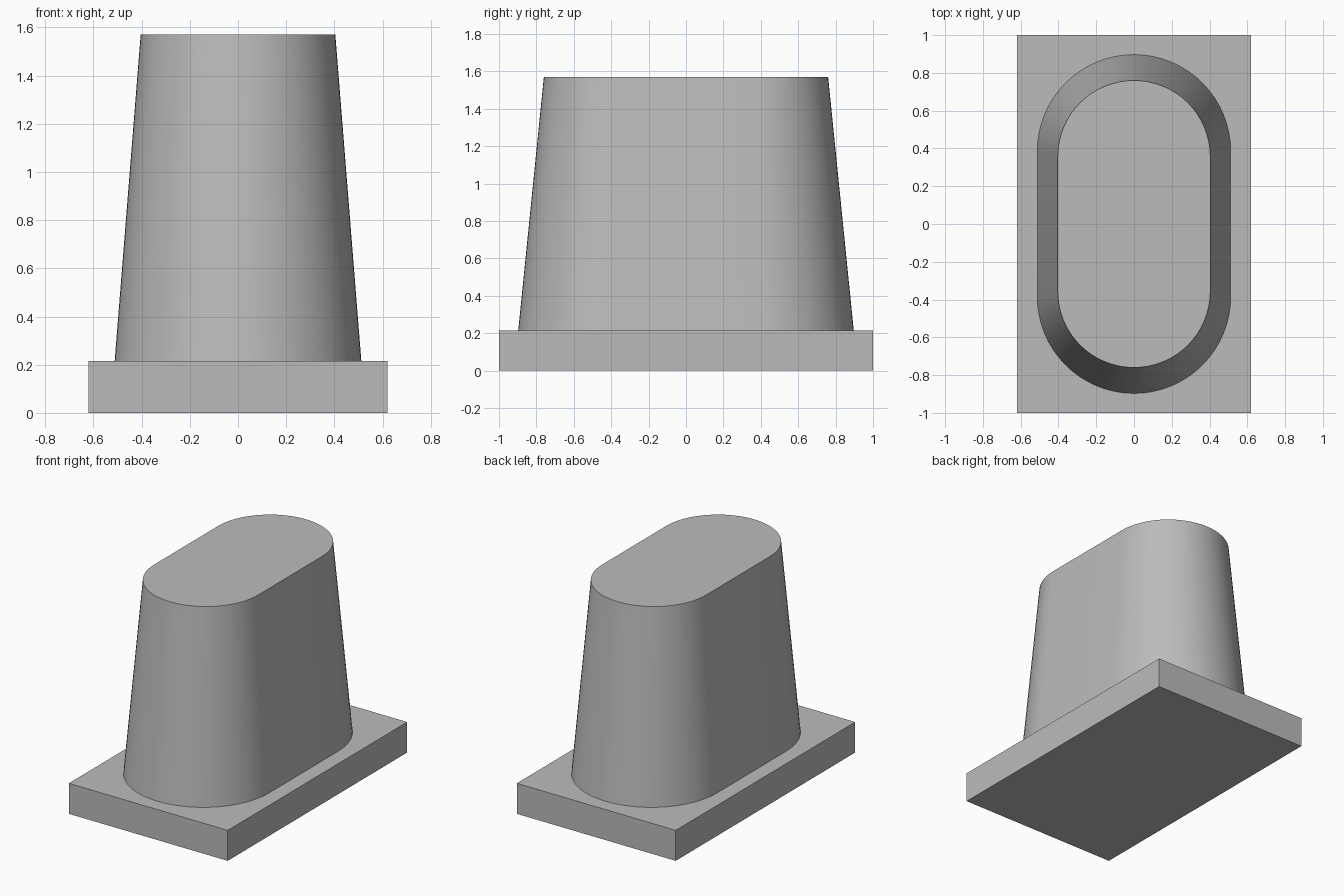
import bpy, bmesh
from math import pi, cos, sin, radians

cube = bpy.data.objects.get("Cube")
if cube:
    bpy.data.objects.remove(cube, do_unlink=True)

# Single neutral grey
grey = bpy.data.materials.new("light_grey")
grey.use_nodes = True
grey.diffuse_color = (0.5, 0.5, 0.5, 1)
grey.node_tree.nodes["Principled BSDF"].inputs["Base Color"].default_value = (0.5, 0.5, 0.5, 1)

BASE_TOP, TOP = 0.215, 1.57
ARC_STEPS = 32


def stadium(half_width, half_length, z):
    """Outline with straight sides along y and a half circle at each end."""
    points = []
    for start, side in ((0, 1), (pi, -1)):
        for i in range(ARC_STEPS + 1):
            a = start + pi * i / ARC_STEPS
            y = side * (half_length - half_width) + half_width * sin(a)
            points.append((half_width * cos(a), y, z))
    return points


def loft(name, lower, upper):
    """Closed solid between two outlines with matching points."""
    bm = bmesh.new()
    low = [bm.verts.new(p) for p in lower]
    high = [bm.verts.new(p) for p in upper]
    bm.faces.new(low[::-1])
    bm.faces.new(high)
    n = len(low)
    for i in range(n):
        j = (i + 1) % n
        bm.faces.new((low[i], low[j], high[j], high[i]))
    mesh = bpy.data.meshes.new(name)
    bm.to_mesh(mesh)
    bm.free()
    mesh.materials.append(grey)
    obj = bpy.data.objects.new(name, mesh)
    bpy.context.collection.objects.link(obj)
    return obj


def rectangle(half_width, half_length, z):
    return [(x * half_width, y * half_length, z)
            for x, y in ((-1, -1), (1, -1), (1, 1), (-1, 1))]


# Flat rectangular base
loft("base_plate", rectangle(0.62, 1, 0), rectangle(0.62, 1, BASE_TOP))

# Tapered block with rounded ends
block = loft("tapered_block", stadium(0.512, 0.897, BASE_TOP), stadium(0.404, 0.76, TOP))
bpy.ops.object.select_all(action="DESELECT")
block.select_set(True)
bpy.context.view_layer.objects.active = block
bpy.ops.object.shade_smooth_by_angle(angle=radians(30))
